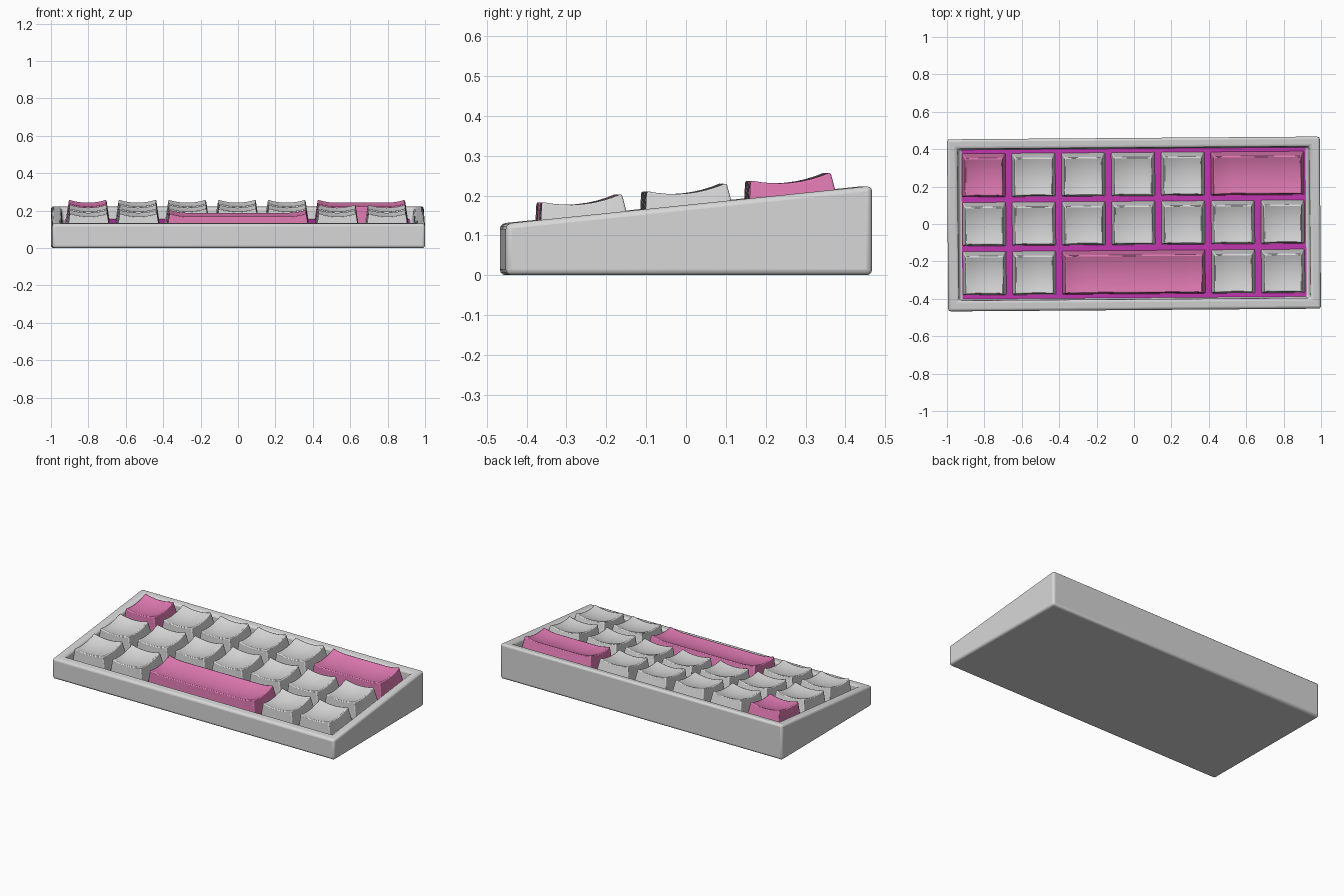
import bpy, bmesh, math
from mathutils import Matrix

if "Cube" in bpy.data.objects:
    bpy.data.objects.remove(bpy.data.objects["Cube"])

SLOPE = 0.103                      # typing angle of the wedge
TILT = Matrix.Rotation(math.atan(SLOPE), 4, 'X')
TURN = Matrix.Rotation(0.0075, 4, 'Z')   # whole model sits very slightly turned


def deck(y, h=0.0):
    """Height of the sloping rim plane at depth y, offset by h."""
    return 0.177 + SLOPE * y + h


def material(name, rgb):
    m = bpy.data.materials.new(name)
    m.diffuse_color = (*rgb, 1)
    m.use_nodes = True
    m.node_tree.nodes["Principled BSDF"].inputs["Base Color"].default_value = m.diffuse_color
    return m


GREY = material("light grey", (0.68, 0.68, 0.68))
PINK = material("pink", (0.73, 0.19, 0.44))
MAGENTA = material("magenta", (0.60, 0.04, 0.48))


def finish(bm, name, mat, bevel=0.0, segments=3):
    bmesh.ops.recalc_face_normals(bm, faces=bm.faces)
    bm.transform(TURN)
    me = bpy.data.meshes.new(name)
    bm.to_mesh(me)
    bm.free()
    me.materials.append(mat)
    ob = bpy.data.objects.new(name, me)
    bpy.context.collection.objects.link(ob)
    if bevel:
        mod = ob.modifiers.new("soft_edges", 'BEVEL')
        mod.width = bevel
        mod.segments = segments
        mod.limit_method = 'ANGLE'
        mod.angle_limit = math.radians(40)
    bpy.ops.object.select_all(action='DESELECT')
    ob.select_set(True)
    bpy.context.view_layer.objects.active = ob
    bpy.ops.object.shade_smooth_by_angle(angle=math.radians(35))
    return ob


def ring(bm, hx, y0, y1, zfun):
    return [bm.verts.new((x, y, zfun(y))) for x, y in
            ((-hx, y0), (hx, y0), (hx, y1), (-hx, y1))]


def bridge(bm, a, b):
    n = len(a)
    for i in range(n):
        bm.faces.new((a[i], a[(i + 1) % n], b[(i + 1) % n], b[i]))


# Wedge-shaped case with a recessed tray
bm = bmesh.new()
rings = [ring(bm, 0.9965, -0.46, 0.46, lambda y: 0.0),
         ring(bm, 0.9965, -0.46, 0.46, deck),
         ring(bm, 0.942, -0.403, 0.408, deck),
         ring(bm, 0.935, -0.400, 0.406, lambda y: deck(y, -0.07))]
for a, b in zip(rings, rings[1:]):
    bridge(bm, a, b)
bm.faces.new(rings[0])
bm.faces.new(rings[-1])
finish(bm, "case", GREY, 0.014)

# Coloured switch plate lying in the tray
bm = bmesh.new()
lo = ring(bm, 0.92, -0.395, 0.404, lambda y: deck(y, -0.072))
hi = ring(bm, 0.92, -0.395, 0.404, lambda y: deck(y, -0.064))
bridge(bm, lo, hi)
bm.faces.new(lo)
bm.faces.new(hi)
finish(bm, "switch_plate", MAGENTA)


# Tapered keycap with a scooped top
def keycap(name, cx, cy, half_w, mat):
    H, TAPER, DIP, HALF_D = 0.112, 0.017, 0.016, 0.118
    tx, ty = half_w - TAPER, HALF_D - TAPER
    nx, ny = max(8, round(tx / 0.0125)), 8

    def scoop(d):
        t = min(1.0, d / 0.1)
        return 1 - (1 - t) ** 2

    bm = bmesh.new()
    g = []
    for i in range(nx + 1):
        col = []
        for j in range(ny + 1):
            x, y = -tx + 2 * tx * i / nx, -ty + 2 * ty * j / ny
            z = H - DIP * (scoop(tx - abs(x)) + scoop(ty - abs(y)))
            col.append(bm.verts.new((x, y, z)))
        g.append(col)
    for i in range(nx):
        for j in range(ny):
            bm.faces.new((g[i][j], g[i + 1][j], g[i + 1][j + 1], g[i][j + 1]))
    edge = ([g[i][0] for i in range(nx)] + [g[nx][j] for j in range(ny)] +
            [g[i][ny] for i in range(nx, 0, -1)] + [g[0][j] for j in range(ny, 0, -1)])
    base = [bm.verts.new((v.co.x * half_w / tx, v.co.y * HALF_D / ty, 0)) for v in edge]
    bridge(bm, edge, base)
    bm.faces.new(base)
    bm.transform(Matrix.Translation((cx, cy, deck(cy, -0.066))) @ TILT)
    finish(bm, name, mat, 0.006, 2)


# Key layout: (first column, last column, is accent) for each row
PITCH = 0.266
ROWS = [("back", 0.267, [(0, 0, 1), (1, 1, 0), (2, 2, 0), (3, 3, 0), (4, 4, 0), (5, 6, 1)]),
        ("middle", 0.006, [(c, c, 0) for c in range(7)]),
        ("front", -0.257, [(0, 0, 0), (1, 1, 0), (2, 4, 1), (5, 5, 0), (6, 6, 0)])]
for row, y, keys in ROWS:
    for a, b, accent in keys:
        x = ((a + b) / 2 - 3) * PITCH - 0.003
        keycap(f"{row}_row_key_{a + 1}", x, y, 0.117 + (b - a) * PITCH / 2,
               PINK if accent else GREY)
